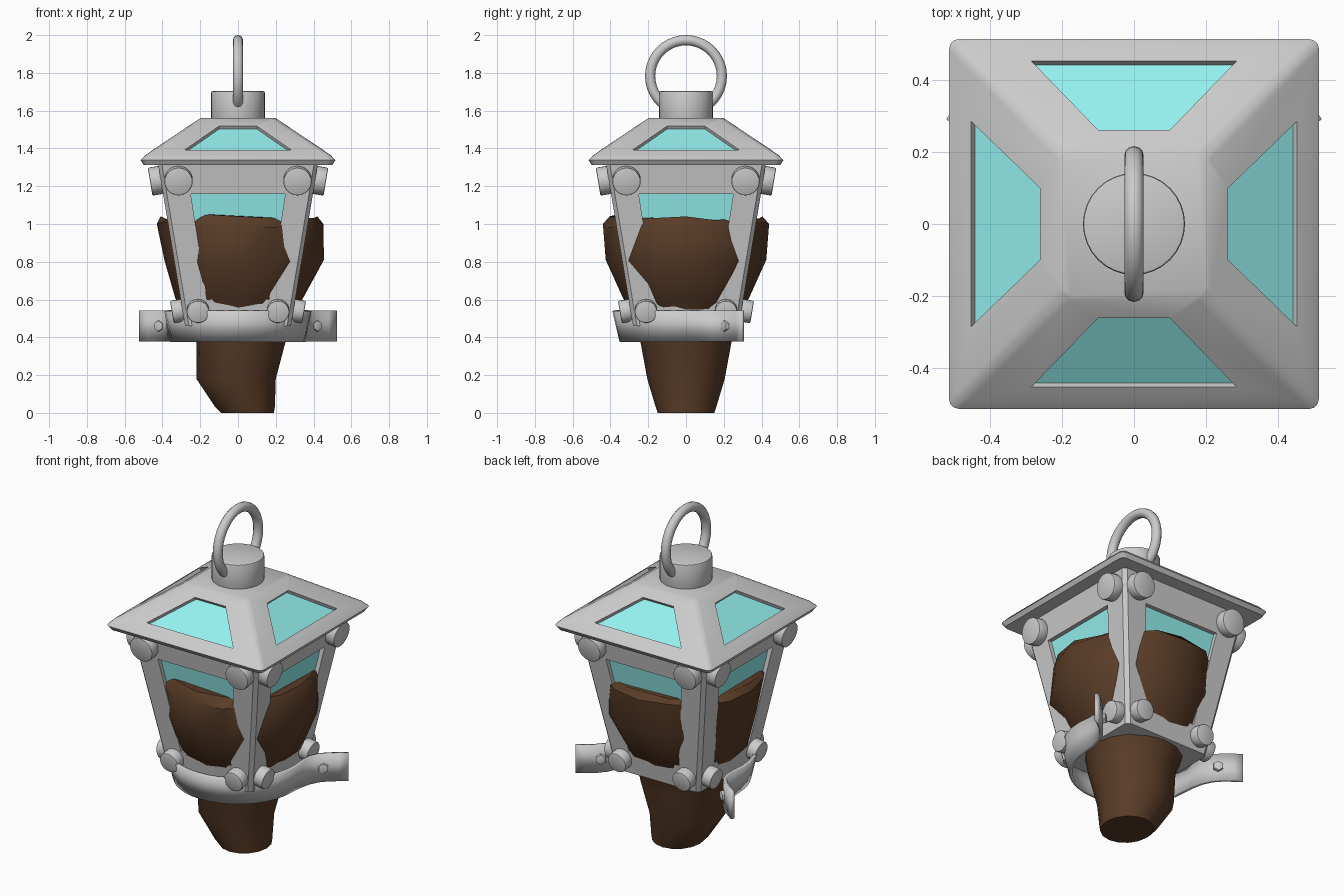
import bpy, bmesh, random
from math import sin, cos, pi, radians, atan
from mathutils import Vector, Matrix

if "Cube" in bpy.data.objects:
    bpy.data.objects.remove(bpy.data.objects["Cube"])

random.seed(4)


def material(name, rgb):
    m = bpy.data.materials.new(name)
    m.diffuse_color = (*rgb, 1)
    m.use_nodes = True
    m.node_tree.nodes["Principled BSDF"].inputs["Base Color"].default_value = m.diffuse_color
    return m


GLASS = material("glass", (0.30, 0.88, 0.87))
WOOD = material("wood", (0.10, 0.045, 0.02))


def finish(name, bm, mat=None, angle=30):
    bmesh.ops.remove_doubles(bm, verts=bm.verts, dist=0.0005)
    bmesh.ops.recalc_face_normals(bm, faces=bm.faces)
    me = bpy.data.meshes.new(name)
    bm.to_mesh(me)
    bm.free()
    ob = bpy.data.objects.new(name, me)
    bpy.context.collection.objects.link(ob)
    if mat:
        me.materials.append(mat)
    bpy.ops.object.select_all(action='DESELECT')
    ob.select_set(True)
    bpy.context.view_layer.objects.active = ob
    bpy.ops.object.shade_smooth_by_angle(angle=radians(angle))
    return ob


def quad(bm, pts):
    return bm.faces.new([bm.verts.new(p) for p in pts])


def trapezoid(lo, hi):
    # each end is (half width, distance from the axis, height)
    return [Vector(p) for p in ((-lo[0], -lo[1], lo[2]), (lo[0], -lo[1], lo[2]),
                                (hi[0], -hi[1], hi[2]), (-hi[0], -hi[1], hi[2]))]


def windowed_shell(name, lo, hi, hole_lo, hole_hi, sink, levels, bevel, segs):
    """Four sloped sides with recessed windows, capped through square levels."""
    bm, gl = bmesh.new(), bmesh.new()
    outer, hole = trapezoid(lo, hi), trapezoid(hole_lo, hole_hi)
    inner = [p + Vector(sink) for p in hole]
    for k in range(4):
        r = Matrix.Rotation(k * pi / 2, 3, 'Z')
        for a, b in ((outer, hole), (hole, inner)):
            for i in range(4):
                j = (i + 1) % 4
                quad(bm, [r @ a[i], r @ a[j], r @ b[j], r @ b[i]])
        quad(gl, [r @ p for p in inner])
        for (d0, z0), (d1, z1) in zip(levels, levels[1:]):
            quad(bm, [r @ p for p in trapezoid((d0, d0, z0), (d1, d1, z1))])
    for d, z in (levels[0], (hi[1], hi[2])):
        quad(bm, [(-d, -d, z), (d, -d, z), (d, d, z), (-d, d, z)])
    bmesh.ops.remove_doubles(bm, verts=bm.verts, dist=0.0005)
    bmesh.ops.recalc_face_normals(bm, faces=bm.faces)
    hips = [e for e in bm.edges
            if all(abs(abs(v.co.x) - abs(v.co.y)) < 1e-4 for v in e.verts)
            and abs(e.verts[0].co.z - e.verts[1].co.z) > 0.01]
    bmesh.ops.bevel(bm, geom=hips, offset=bevel, segments=segs, profile=0.5, affect='EDGES')
    finish(name, bm)
    finish(name + "_glass", gl, GLASS)


def side(z):
    return 0.28 + (z - 0.46) / 6


# tapered lantern body with four windows
windowed_shell("body_frame", (0.28, 0.28, 0.46), (side(1.32), side(1.32), 1.32),
               (0.165, side(0.6), 0.6), (0.25, side(1.16), 1.16), (0, 0.025, 0),
               [(0.28, 0.46)], 0.02, 1)


# hipped roof with eave lip and four skylights
def slope(d):
    return 1.56 - (d - 0.20) * 0.67


windowed_shell("roof", (0.49, 0.49, slope(0.49)), (0.20, 0.20, 1.56),
               (0.285, 0.453, slope(0.453)), (0.10, 0.262, slope(0.262)),
               (0, 0.011, -0.016), [(0.50, 1.313), (0.515, 1.338), (0.49, slope(0.49))],
               0.025, 3)


def disc(name, r, depth, matrix, sides=24, bevel=0.008):
    bm = bmesh.new()
    bmesh.ops.create_cone(bm, cap_ends=True, segments=sides, radius1=r, radius2=r, depth=depth)
    rims = [e for e in bm.edges if abs(e.verts[0].co.z - e.verts[1].co.z) < 1e-5]
    bmesh.ops.bevel(bm, geom=rims, offset=bevel, segments=2, profile=0.5, affect='EDGES')
    bm.transform(matrix)
    return finish(name, bm, angle=35)


# neck and hanging ring
disc("neck", 0.142, 0.17, Matrix.Translation((0, 0, 1.618)), 32)
bpy.ops.mesh.primitive_torus_add(major_radius=0.19, minor_radius=0.027, major_segments=40,
                                 minor_segments=12, location=(0, 0, 1.783),
                                 rotation=(0, pi / 2, 0))
bpy.context.object.name = "hanging_ring"
bpy.ops.object.shade_smooth()

# round studs at the corners of each side
tilt = Matrix.Rotation(pi / 2 + atan(1 / 6), 4, 'X')
for k in range(4):
    turn = Matrix.Rotation(k * pi / 2, 4, 'Z')
    for x, z, r in ((0.315, 1.23, 0.075), (0.212, 0.54, 0.06)):
        for s in (-1, 1):
            place = Matrix.Translation((s * x, -side(z) - 0.02, z))
            disc("stud", r, 0.075, turn @ place @ tilt)

# strap round the front, flaring into two ears
half = [(0.38 * sin(a), -0.38 * cos(a), 0.9) for a in (i * pi / 18 for i in range(10))]
half += [(0.372, 0.08, 0.94), (0.372, 0.14, 0.98), (0.39, 0.19, 1),
         (0.43, 0.235, 1), (0.475, 0.27, 1), (0.517, 0.30, 1)]
path = [(-x, y, t) for x, y, t in reversed(half[1:])] + half
bm = bmesh.new()
for (x0, y0, t0), (x1, y1, t1) in zip(path, path[1:]):
    quad(bm, [(x0 * t0, y0 * t0, 0.378), (x1 * t1, y1 * t1, 0.378),
              (x1, y1, 0.542), (x0, y0, 0.542)])
strap = finish("front_strap", bm, angle=40)
mod = strap.modifiers.new("thickness", 'SOLIDIFY')
mod.thickness = 0.02
mod.offset = 0

# hexagonal bolts on the ears
for s in (-1, 1):
    m = (Matrix.Translation((s * 0.41, 0.218, 0.46)) @ Matrix.Rotation(s * radians(35), 4, 'Z')
         @ Matrix.Rotation(pi / 2, 4, 'X'))
    disc("ear_bolt", 0.03, 0.05, m, 6, 0.006)

# gnarled wooden core swelling out through the windows: z, min x, max x, half y
rings = [(0, -0.09, 0.19, 0.15), (0.03, -0.12, 0.195, 0.16), (0.18, -0.22, 0.20, 0.205),
         (0.37, -0.22, 0.25, 0.24), (0.53, -0.28, 0.28, 0.275), (0.60, -0.33, 0.34, 0.33),
         (0.81, -0.39, 0.455, 0.425), (1.0, -0.43, 0.452, 0.44), (1.04, -0.41, 0.42, 0.405)]
N = 16
bm = bmesh.new()
loops = []
for z, x0, x1, y in rings:
    loop = []
    for i in range(N):
        a = 2 * pi * i / N
        j = 1 + (random.uniform(-0.035, 0.035) if i % 4 and z > 0.5 else 0)
        dz = random.uniform(-0.025, 0.01) if z > 0.5 and i % 4 else 0
        loop.append(bm.verts.new(((x0 + x1) / 2 + (x1 - x0) / 2 * cos(a) * j,
                                  y * sin(a) * j, z + dz)))
    loops.append(loop)
for a, b in zip(loops, loops[1:]):
    for i in range(N):
        bm.faces.new((a[i], a[(i + 1) % N], b[(i + 1) % N], b[i]))
bm.faces.new(loops[0])
bm.faces.new(loops[-1])
finish("wooden_core", bm, WOOD, 40)
